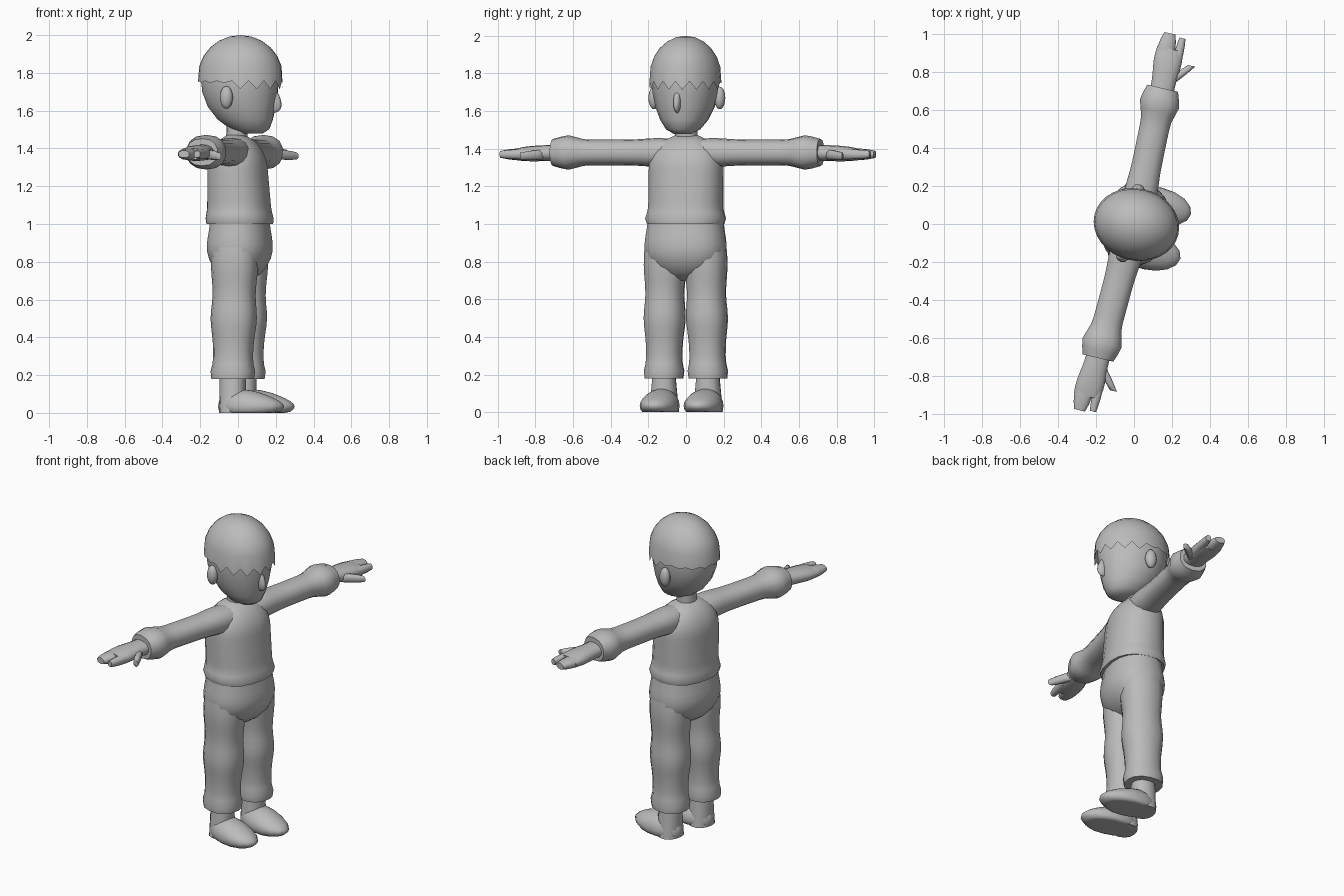
import bpy, bmesh, math
from mathutils import Vector, Matrix

if "Cube" in bpy.data.objects:
    bpy.data.objects.remove(bpy.data.objects["Cube"])

# One plain clay colour
clay = bpy.data.materials.new("clay_grey")
clay.use_nodes = True
clay.diffuse_color = (0.5, 0.5, 0.5, 1)
clay.node_tree.nodes["Principled BSDF"].inputs["Base Color"].default_value = clay.diffuse_color

# The whole figure stands turned a little towards its right
TURN = Matrix.Rotation(math.radians(-13.5), 4, "Z")


def finish(name, bm):
    bmesh.ops.recalc_face_normals(bm, faces=bm.faces)
    bmesh.ops.transform(bm, matrix=TURN, verts=bm.verts)
    mesh = bpy.data.meshes.new(name)
    bm.to_mesh(mesh)
    bm.free()
    mesh.materials.append(clay)
    obj = bpy.data.objects.new(name, mesh)
    bpy.context.collection.objects.link(obj)
    bpy.ops.object.select_all(action="DESELECT")
    obj.select_set(True)
    bpy.context.view_layer.objects.active = obj
    bpy.ops.object.shade_smooth_by_angle(angle=math.radians(60))


def bump(position, middle, spread):
    """A soft swelling around the middle."""
    return math.exp(-((position - middle) / spread) ** 2)


def dome(position, begin, reach):
    """Full size up to begin, then rounding off to nothing over reach."""
    part = max(0, (position - begin) / reach)
    return math.sqrt(max(0, 1 - part * part))


def tube(name, start, end, half_sizes, steps=8, sides=14, boxy=2.3):
    """Sweep a rounded section; half_sizes gives its two radii along the way."""
    start, end = Vector(start), Vector(end)
    span = end - start
    upright = abs(span.z) > abs(span.y)
    second = Vector((0, 1, 0)) if upright else Vector((0, 0, 1))
    bm = bmesh.new()
    rings = []
    for step in range(steps + 1):
        centre = start + span * (step / steps)
        deep, wide = half_sizes(centre.z if upright else abs(centre.y))
        ring = []
        for k in range(sides):
            angle = math.tau * (k + 0.5) / sides
            c, s = math.cos(angle), math.sin(angle)
            point = centre + second * (wide * math.copysign(abs(s) ** (2 / boxy), s))
            point.x += deep * math.copysign(abs(c) ** (2 / boxy), c)
            ring.append(bm.verts.new(point))
        rings.append(ring)
    for low, high in zip(rings, rings[1:]):
        for k in range(sides):
            bm.faces.new((low[k - 1], low[k], high[k], high[k - 1]))
    bm.faces.new(rings[0])
    bm.faces.new(rings[-1])
    finish(name, bm)


def blob(name, centre, size, shape=None, segments=16, open_below=False):
    """A ball, reshaped by a rule in unit space, then sized and placed."""
    bm = bmesh.new()
    bmesh.ops.create_uvsphere(bm, u_segments=segments, v_segments=12, radius=1)
    if open_below:
        lower = [v for v in bm.verts if v.co.z < -0.1]
        bmesh.ops.delete(bm, geom=lower, context="VERTS")
    if shape:
        for v in bm.verts:
            shape(v.co)
    bmesh.ops.scale(bm, vec=size, verts=bm.verts)
    bmesh.ops.translate(bm, vec=centre, verts=bm.verts)
    finish(name, bm)


# Shirt with a flared hem and rounded shoulders
def shirt_size(z):
    hem = 0.016 * bump(z, 1.03, 0.03)
    taper = 0.05 * (z - 1)
    rounding = dome(z, 1.3, 0.18)
    return (0.17 - taper + hem / 2) * rounding, (0.2 + hem) * rounding


tube("shirt", (0.01, 0, 1), (-0.01, 0, 1.47), shirt_size, steps=16, sides=18)


# Trouser seat, rounded under the crotch
def seat_size(z):
    hips = 0.02 * bump(z, 0.88, 0.1)
    rounding = dome(z, 0.85, -0.16)
    return (0.15 + hips) * rounding, (0.2 + hips) * rounding


tube("trouser_seat", (0.01, 0, 0.7), (0.01, 0, 1.01), seat_size, sides=18)
tube("neck", (-0.01, 0, 1.4), (0, 0, 1.6), lambda z: (0.055, 0.06), steps=1)


# Head: the lower half narrows and slides forward into a chin
def head_shape(co):
    if co.z > 0:
        co.z *= 0.6
    else:
        co.z = max(co.z, -0.94)
        co.x -= 0.4 * co.z ** 3


blob("head", (0.01, 0, 1.78), (0.21, 0.18, 0.32), head_shape, segments=20)


# Hair cap: zigzag rim, deep over the face and shallow behind
def hair_shape(co):
    if abs(co.z) < 0.01:
        tooth = round(math.atan2(co.y, co.x) / math.tau * 32) % 2
        co.z = -0.1 - (0.2 if co.x > 0 else 0.05) * tooth


blob("hair_cap", (0.013, 0, 1.78), (0.227, 0.19, 0.22), hair_shape,
     segments=32, open_below=True)


# Nose, fuller at the tip
def nose_shape(co):
    co.x *= 1 - 0.4 * co.z


blob("nose", (0.2, 0, 1.65), (0.035, 0.02, 0.06), nose_shape, segments=10)


# Sleeve swelling into a wide cuff
def sleeve_size(y):
    radius = 0.08 + 0.028 * bump(y, 0.65, 0.06) + 0.01 * bump(y, 0.15, 0.1)
    return radius, radius * 0.85


def palm_size(y):
    return 0.064 + 0.012 * bump(y, 0.88, 0.08), 0.042 * dome(y, 0.8, 0.2)


def finger_size(deep, high):
    return lambda y: (deep * dome(y, 0.9, 0.15), high * dome(y, 0.9, 0.15))


def thumb_size(y):
    radius = 0.027 * dome(y, 0.8, 0.12)
    return radius, radius


# Trouser leg, baggy at the thigh, knee and cuff
def leg_size(z):
    thigh = 0.018 * bump(z, 0.8, 0.15)
    knee = 0.015 * bump(z, 0.5, 0.1)
    cuff = 0.012 * bump(z, 0.21, 0.04)
    radius = 0.095 + thigh + knee + cuff
    return radius * 1.1, radius


# Shoe: high at the ankle, sloping to the toe, flat underneath
def shoe_shape(co):
    co.z = max(co.z * (1 - 0.4 * co.x), -0.4)


for label, side in (("left", 1), ("right", -1)):
    def at(x, y, z):
        return x, y * side, z

    blob(label + "_ear", at(-0.02, 0.18, 1.67), (0.035, 0.03, 0.06), segments=10)
    tube(label + "_sleeve", at(0, 0.06, 1.38), at(-0.02, 0.73, 1.38),
         sleeve_size, steps=16)
    tube(label + "_palm", at(-0.02, 0.7, 1.38), at(-0.03, 0.94, 1.37), palm_size)
    tube(label + "_fingers", at(-0.05, 0.86, 1.37), at(-0.05, 1.02, 1.37),
         finger_size(0.05, 0.032), steps=4)
    tube(label + "_first_finger", at(0.02, 0.86, 1.37), at(0.02, 1.01, 1.37),
         finger_size(0.026, 0.028), steps=4, sides=8)
    tube(label + "_thumb", at(0.01, 0.77, 1.37), at(0.1, 0.88, 1.36),
         thumb_size, steps=4, sides=8)
    tube(label + "_trouser_leg", at(0, 0.12, 0.18), at(0.01, 0.11, 0.9),
         leg_size, steps=18)
    tube(label + "_ankle", at(0, 0.12, 0), at(0, 0.12, 0.22),
         lambda z: (0.07, 0.08 - z / 10), steps=1)
    blob(label + "_shoe", at(0.1, 0.12, 0.034), (0.18, 0.1, 0.085), shoe_shape)
